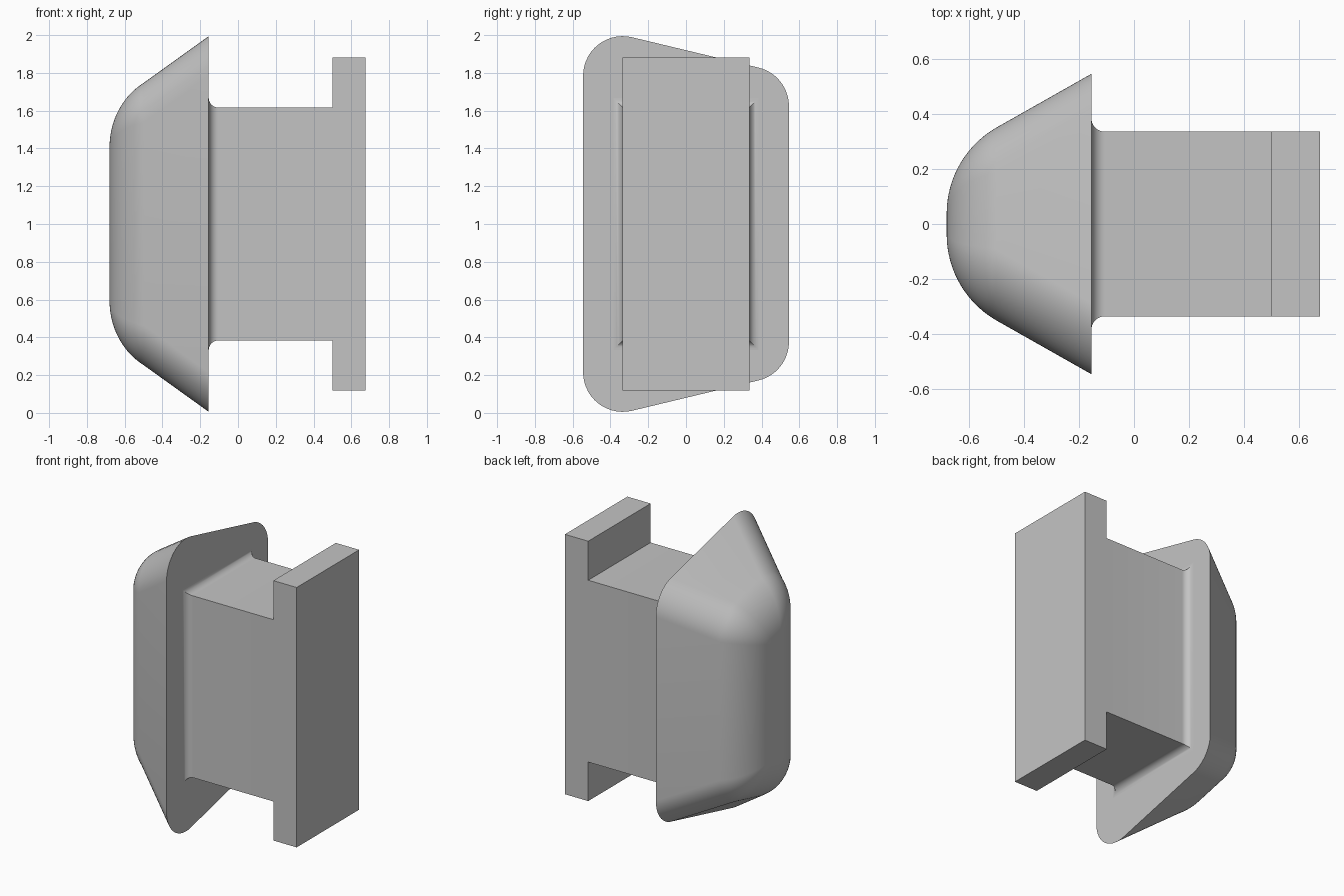
import bpy
import bmesh
from math import sin, cos, radians, atan

if "Cube" in bpy.data.objects:
    bpy.data.objects.remove(bpy.data.objects["Cube"], do_unlink=True)

grey = bpy.data.materials.new("plain_grey")
grey.use_nodes = True
grey.diffuse_color = (0.55, 0.55, 0.55, 1)
grey.node_tree.nodes["Principled BSDF"].inputs["Base Color"].default_value = (0.55, 0.55, 0.55, 1)


def loft(name, sections):
    """Skin a list of (x, [(y, z), ...]) loops and cap both ends."""
    bm = bmesh.new()
    rings = [[bm.verts.new((x, y, z)) for y, z in loop] for x, loop in sections]
    n = len(rings[0])
    for a, b in zip(rings, rings[1:]):
        for i in range(n):
            j = (i + 1) % n
            bm.faces.new((a[i], a[j], b[j], b[i]))
    bm.faces.new(rings[0])
    bm.faces.new(rings[-1])
    bmesh.ops.recalc_face_normals(bm, faces=bm.faces)
    mesh = bpy.data.meshes.new(name)
    bm.to_mesh(mesh)
    bm.free()
    mesh.materials.append(grey)
    obj = bpy.data.objects.new(name, mesh)
    bpy.context.collection.objects.link(obj)
    bpy.ops.object.select_all(action="DESELECT")
    obj.select_set(True)
    bpy.context.view_layer.objects.active = obj
    bpy.ops.object.shade_smooth_by_angle(angle=radians(30))
    return obj


def rectangle(half_y, half_z):
    return [(half_y, 1 + half_z), (-half_y, 1 + half_z),
            (-half_y, 1 - half_z), (half_y, 1 - half_z)]


# Head outline: a trapezoid, taller at the front, inset evenly with rounded corners
SLOPE = 0.24
TILT = 90 - atan(SLOPE) * 57.29578
STRETCH = (1 + SLOPE ** 2) ** 0.5
STEPS = 14


def head_outline(inset, radius):
    half = 0.545 - inset
    upper = []
    for side, start, end in ((1, 0, TILT), (-1, TILT, 180)):
        cy = side * (half - radius)
        cz = 0.92 - SLOPE * cy - STRETCH * (inset + radius)
        for k in range(STEPS + 1):
            t = radians(start + (end - start) * k / STEPS)
            upper.append((cy + radius * cos(t), cz + radius * sin(t)))
    lower = [(y, -z) for y, z in reversed(upper)]
    return [(y, 1 + z) for y, z in upper + lower]


# Head: straight drafted sides, then a rounded nose
BACK, NOSE, NOSE_R, CORNER = -0.155, -0.68, 0.36, 0.21
END_INSET = 0.507
sections = [(BACK, head_outline(0, CORNER))]
for k in range(21):
    t = radians(60 * (1 - k / 20))
    x = NOSE + NOSE_R * (1 - cos(t))
    inset = END_INSET - NOSE_R * sin(t)
    radius = max(0.006, CORNER * sin(t) / sin(radians(60)))
    sections.append((x, head_outline(inset, radius)))
loft("tapered_head", sections)

# Stem, flaring into the back of the head through a small fillet
FILLET = 0.05
stem = []
for k in range(9):
    t = radians(90 * k / 8)
    flare = FILLET * (1 - sin(t))
    stem.append((BACK + FILLET * (1 - cos(t)),
                 rectangle(0.335 + flare, 0.617 + flare)))
stem.append((0.5, rectangle(0.335, 0.617)))
loft("stem", stem)

# End flange
loft("end_flange", [(0.5, rectangle(0.335, 0.882)), (0.675, rectangle(0.335, 0.882))])
